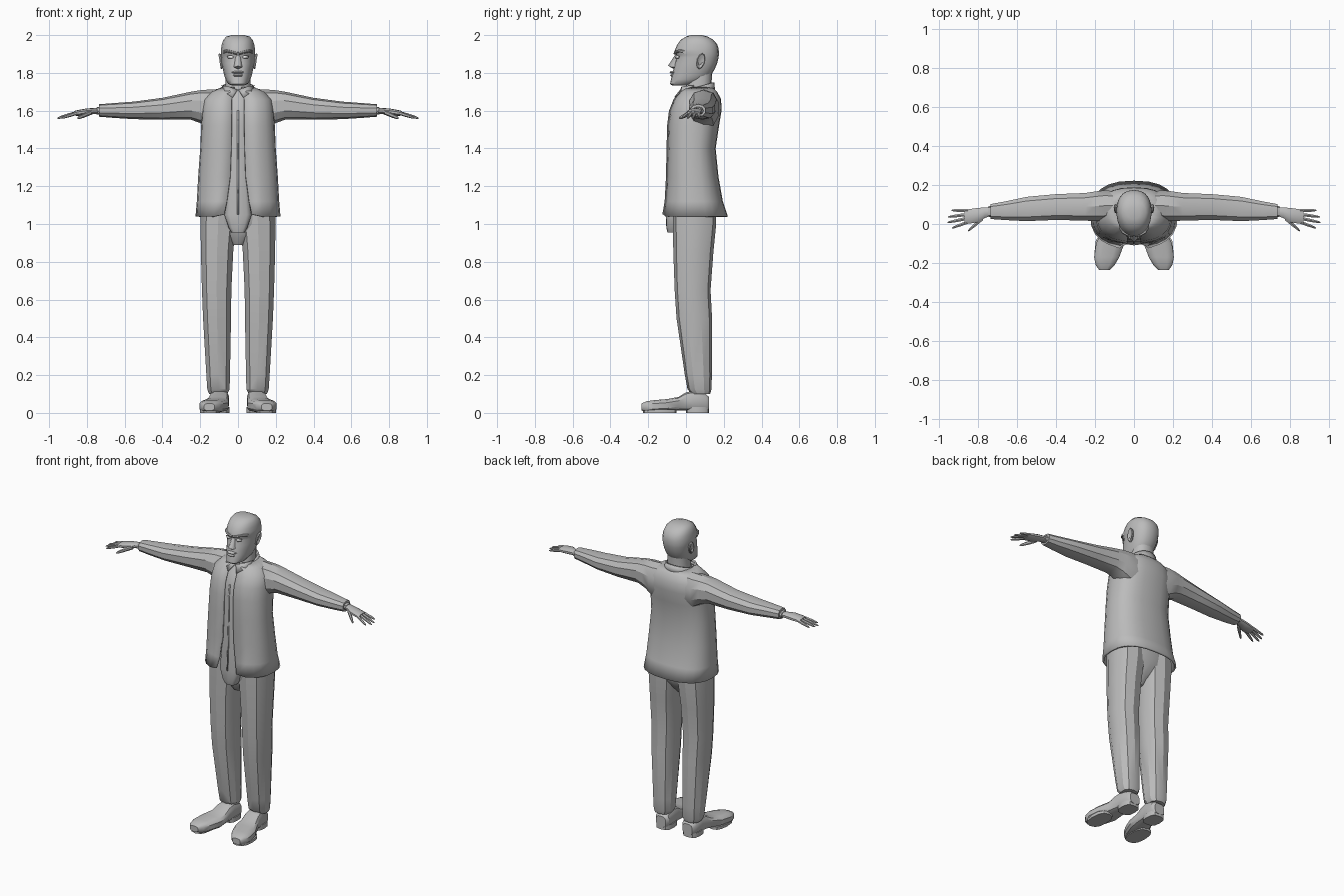
import bpy, bmesh, math
from mathutils import Vector

def material(name, v):
    m = bpy.data.materials.new(name)
    m.diffuse_color = (v, v, v, 1)
    return m

GREY = material("plain grey", 0.5)
LIGHT = material("eye light grey", 0.8)

def finish(name, bm, mat=GREY, mirror=False, thick=0, angle=35):
    bmesh.ops.recalc_face_normals(bm, faces=bm.faces)
    me = bpy.data.meshes.new(name)
    bm.to_mesh(me)
    bm.free()
    me.materials.append(mat)
    ob = bpy.data.objects.new(name, me)
    bpy.context.collection.objects.link(ob)
    if thick:
        s = ob.modifiers.new("thickness", 'SOLIDIFY')
        s.thickness, s.offset = thick, -1
    if mirror:
        ob.modifiers.new("mirror", 'MIRROR')
    bpy.ops.object.select_all(action='DESELECT')
    bpy.context.view_layer.objects.active = ob
    ob.select_set(True)
    bpy.ops.object.shade_smooth_by_angle(angle=math.radians(angle))
    return ob

def loft(name, rings, closed=True, caps=True, **kw):
    bm = bmesh.new()
    rows = [[bm.verts.new(p) for p in r] for r in rings]
    n = len(rows[0])
    for a, b in zip(rows, rows[1:]):
        for i in range(n if closed else n - 1):
            j = (i + 1) % n
            bm.faces.new((a[i], a[j], b[j], b[i]))
    if closed and caps:
        bm.faces.new(rows[0])
        bm.faces.new(rows[-1])
    return finish(name, bm, **kw)

def outline(n, p, start=-90):
    """Unit superellipse, beginning at the bottom."""
    pts = []
    for i in range(n):
        t = math.radians(start + 360 * i / n)
        c, s = math.cos(t), math.sin(t)
        pts.append((math.copysign(abs(c) ** (2 / p), c), math.copysign(abs(s) ** (2 / p), s)))
    return pts

def ring_z(z, x0, x1, y0, y1, n=16, p=2.3, taper=0, tilt=0):
    return [((x0 + x1) / 2 + u * (x1 - x0) / 2 * (1 - taper * max(0, -v)),
             (y0 + y1) / 2 + v * (y1 - y0) / 2, z + tilt * v) for u, v in outline(n, p)]

def ring_x(x, y0, y1, z0, z1, n=8, p=2.3):
    return [(x, (y0 + y1) / 2 + u * (y1 - y0) / 2, (z0 + z1) / 2 + v * (z1 - z0) / 2)
            for u, v in outline(n, p)]

def ring_y(y, xc, w, z0, z1, n=12, p=3.2):
    return [(xc + u * w, y, (z0 + z1) / 2 + v * (z1 - z0) / 2) for u, v in outline(n, p, -75)]

def solid(name, verts, faces, **kw):
    bm = bmesh.new()
    vs = [bm.verts.new(v) for v in verts]
    for f in faces:
        bm.faces.new([vs[i] for i in f])
    return finish(name, bm, **kw)

# Jacket: open at the front, flared at the hem
# z, half width, front y, back y, half gap
jacket = [(1.04, .225, -.125, .222, .075), (1.12, .218, -.113, .195, .06), (1.25, .211, -.106, .172, .042),
          (1.40, .200, -.103, .157, .036), (1.52, .195, -.100, .175, .034), (1.60, .190, -.090, .188, .034),
          (1.66, .180, -.066, .186, .034), (1.70, .140, -.034, .165, .03), (1.725, .085, -.012, .14, .02)]
rows = []
for z, w, y0, y1, gap in jacket:
    r = ring_z(z, -w, w, y0, y1, n=24, p=2.5)
    corner = .012 if z == 1.04 else 0
    rows.append([(gap, y0, z + corner)] + [q for q in r if abs(q[0]) > gap + .012 or q[1] > .05] + [(-gap, y0, z + corner)])
m = min(len(r) for r in rows)
if any(len(r) != m for r in rows):
    # keep every row the same length by dropping the points nearest the opening
    rows = [[r[0]] + r[1 + (len(r) - m) // 2:len(r) - 1 - (len(r) - m) // 2] + [r[-1]] for r in rows]
loft("jacket", rows, closed=False, thick=.012)

# Shirt front showing in the jacket opening, with its tail below the hem
shirt = [(.955, .035, -.098, 0), (.98, .05, -.104, 0), (1.05, .075, -.108, .05), (1.25, .06, -.098, .05),
         (1.52, .055, -.093, .05), (1.60, .055, -.083, .05), (1.66, .05, -.058, .05), (1.71, .045, -.022, .05)]
loft("shirt", [ring_z(z, -w, w, a, b, n=16, p=4) for z, w, a, b in shirt])
solid("shirt_placket", [(-.004, y - .003, z) for z, w, y, b in shirt[2:6]] + [(.004, y - .003, z) for z, w, y, b in shirt[2:6]],
      [(i, i + 1, i + 5, i + 4) for i in range(3)], thick=.004)

# Trousers
hips = [(.89, .03, -.02, .06), (.93, .06, -.045, .10), (1.0, .17, -.066, .150), (1.09, .195, -.07, .155), (1.2, .18, -.07, .13)]
loft("trouser_seat", [ring_z(z, -w, w, a, b, p=2.8) for z, w, a, b in hips])
leg = [(.10, .055, .155, .03, .128), (.125, .042, .165, .008, .135), (.20, .040, .170, -.006, .137),
       (.50, .034, .188, -.050, .138), (.65, .032, .194, -.060, .130), (.85, .022, .200, -.067, .145),
       (1.0, .008, .202, -.070, .160), (1.1, .005, .200, -.070, .160)]
loft("trouser_leg", [ring_z(z, a, b, c, d, n=10, p=2.5) for z, a, b, c, d in leg], mirror=True, angle=30)

# Shoes: upper and heel block
shoe = [(.122, .095, .035, .015, .085), (.105, .095, .048, .012, .10), (.04, .098, .052, .012, .118),
        (0, .102, .054, .012, .11), (-.04, .108, .060, .012, .085), (-.10, .122, .074, .004, .074),
        (-.17, .140, .066, .002, .068), (-.21, .148, .050, .004, .062), (-.235, .152, .028, .012, .05)]
loft("shoe", [ring_y(y, c, w, a, b) for y, c, w, a, b in shoe], mirror=True)
loft("shoe_sole", [ring_z(z, .094, .202, -.228, -.05, n=12, p=2.6) for z in (0, .018)], mirror=True)
loft("shoe_heel", [ring_z(z, .045, .148, 0, .122, n=12, p=3) for z in (0, .03)], mirror=True)

# Sleeves and cuffs
sleeve = [(.08, .02, .17, 1.50, 1.715), (.15, .012, .176, 1.505, 1.712), (.20, .012, .170, 1.535, 1.708),
          (.25, .014, .162, 1.552, 1.700), (.40, .018, .156, 1.552, 1.668), (.55, .012, .142, 1.555, 1.648),
          (.66, .018, .118, 1.562, 1.640), (.735, .024, .104, 1.568, 1.634)]
loft("sleeve", [ring_x(*s, n=10) for s in sleeve], mirror=True, angle=30)
loft("cuff", [ring_x(.72, .034, .096, 1.576, 1.624), ring_x(.748, .038, .09, 1.58, 1.618)], mirror=True)

# Hands
palm = [(.73, .042, .086, 1.583, 1.614), (.765, .03, .086, 1.582, 1.614), (.80, .008, .084, 1.576, 1.612),
        (.845, .000, .078, 1.572, 1.604), (.868, .002, .074, 1.574, 1.598)]
loft("palm", [ring_x(*s, n=10) for s in palm], mirror=True)

def finger(name, a, b, r):
    a, b = Vector(a), Vector(b)
    rs = []
    for t, k in ((0, 1), (.5, .95), (.88, .7), (1, .3)):
        c = a.lerp(b, t)
        rs.append(ring_x(c.x, c.y - r * k, c.y + r * k, c.z - r * k, c.z + r * k, n=6, p=2))
    loft(name, rs, mirror=True)

for name, a, b in (("index_finger", (.85, .010, 1.588), (.932, -.020, 1.562)),
                   ("middle_finger", (.85, .030, 1.590), (.955, .008, 1.560)),
                   ("ring_finger", (.85, .050, 1.590), (.953, .036, 1.562)),
                   ("little_finger", (.85, .068, 1.588), (.935, .070, 1.566))):
    finger(name, a, b, .0095)
finger("thumb", (.775, .03, 1.592), (.85, -.034, 1.560), .013)

# Neck and collar
loft("neck", [ring_z(1.66, -.07, .07, -.01, .14), ring_z(1.74, -.066, .066, .0, .135), ring_z(1.82, -.062, .062, .02, .14)])
loft("collar", [ring_z(1.685, -.094, .094, -.028, .155, tilt=.012), ring_z(1.728, -.082, .082, -.016, .15, tilt=.022)],
     caps=False, thick=.012)
solid("collar_wing", [(.004, -.03, 1.712), (.05, -.024, 1.728), (.088, .04, 1.735), (.075, -.022, 1.70), (.03, -.062, 1.672)],
      [(0, 1, 3, 4), (1, 2, 3)], mirror=True, thick=.008)

# Head: z, half width, front y, back y
head = [(1.732, .030, -.072, -.01), (1.742, .052, -.084, .05), (1.765, .066, -.080, .11), (1.79, .074, -.074, .135),
        (1.82, .080, -.066, .152), (1.85, .086, -.060, .165), (1.88, .088, -.050, .172), (1.895, .090, -.050, .174),
        (1.91, .091, -.062, .174), (1.925, .090, -.058, .173), (1.95, .086, -.046, .166), (1.975, .078, -.028, .145),
        (1.992, .062, .0, .115), (2.0, .032, .025, .085)]
loft("head", [ring_z(z, -w, w, a, b, n=20, p=2.4, taper=.12) for z, w, a, b in head], angle=50)

# Face: nose, lips, brows, eyes, ears
solid("nose", [(0, -.058, 1.895), (.012, -.045, 1.89), (.026, -.05, 1.832), (.018, -.076, 1.83), (0, -.095, 1.838), (0, -.06, 1.818)],
      [(0, 1, 3, 4), (1, 2, 3), (2, 5, 3), (3, 5, 4)], mirror=True)
for name, z, y in (("upper_lip", 1.803, -.087), ("lower_lip", 1.787, -.085)):
    loft(name, [ring_x(x, y + d, -.04, z - h, z + h, p=2) for x, d, h in
                ((-.034, .025, .003), (-.018, .005, .008), (0, 0, .009), (.018, .005, .008), (.034, .025, .003))])
loft("brow", [ring_x(x, y, y + .03, z - .008, z + .008) for x, y, z in
              ((.004, -.066, 1.903), (.035, -.063, 1.911), (.062, -.047, 1.916), (.078, -.02, 1.91))], mirror=True)
solid("eye", [(.018, -.053, 1.884), (.034, -.054, 1.892), (.058, -.039, 1.89), (.054, -.042, 1.877), (.034, -.055, 1.876)],
      [(0, 1, 4), (1, 2, 3, 4)], mat=LIGHT, mirror=True, thick=.006)
ear = []
for x, k in ((.078, .75), (.092, 1), (.098, .9), (.091, .5)):
    ear.append([(x + .006 * v, .078 + .022 * k * u + .008 * v, 1.862 + .042 * k * v) for u, v in outline(10, 2)])
loft("ear", ear, mirror=True)
